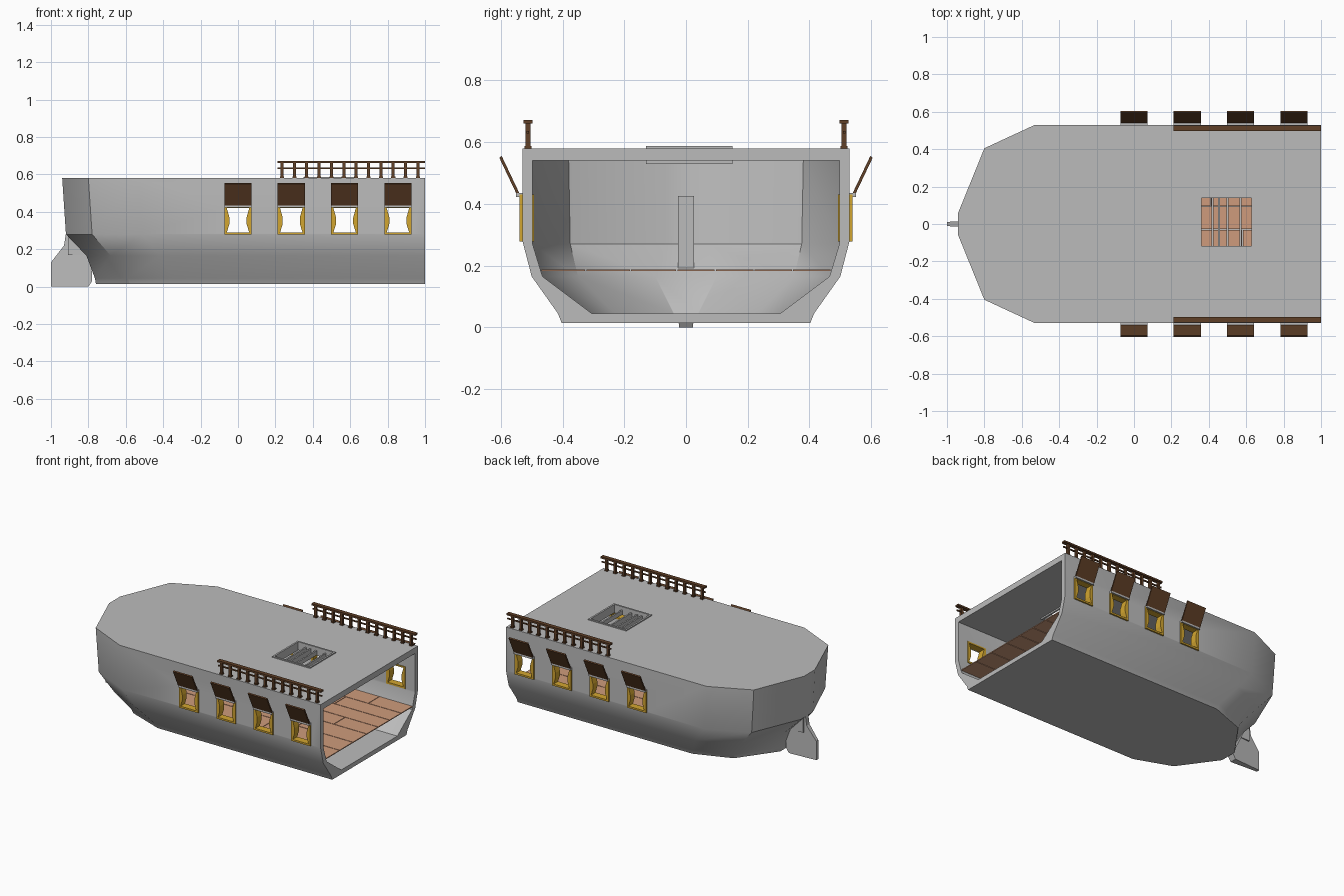
import bpy, bmesh, math
from mathutils import Vector, Matrix

if "Cube" in bpy.data.objects:
    bpy.data.objects.remove(bpy.data.objects["Cube"])

def material(name, rgb):
    m = bpy.data.materials.new(name)
    m.diffuse_color = (*rgb, 1)
    m.use_nodes = True
    m.node_tree.nodes["Principled BSDF"].inputs["Base Color"].default_value = m.diffuse_color
    return m

GREY = material("grey_hull", (0.50, 0.50, 0.50))
TAN = material("tan_planks", (0.62, 0.33, 0.20))
BROWN = material("dark_brown_wood", (0.115, 0.05, 0.02))
GOLD = material("gold_frame", (0.65, 0.38, 0.03))

def finish(bm, name, mat):
    bmesh.ops.recalc_face_normals(bm, faces=bm.faces)
    me = bpy.data.meshes.new(name)
    bm.to_mesh(me)
    bm.free()
    me.materials.append(mat)
    ob = bpy.data.objects.new(name, me)
    bpy.context.collection.objects.link(ob)
    return ob

def box(bm, x, y, z):
    """Box from (min, max) ranges."""
    m = Matrix.LocRotScale(Vector([(a + b) / 2 for a, b in (x, y, z)]), None,
                           Vector([abs(b - a) for a, b in (x, y, z)]))
    bmesh.ops.create_cube(bm, size=1, matrix=m)

def bridge(bm, a, b):
    n = len(a)
    for i in range(n):
        bm.faces.new((a[i], a[(i + 1) % n], b[(i + 1) % n], b[i]))

def prism(bm, pts, depth, cap=True):
    """Closed profile of points extruded along a vector."""
    a = [bm.verts.new(p) for p in pts]
    b = [bm.verts.new(Vector(p) + Vector(depth)) for p in pts]
    bridge(bm, a, b)
    bm.faces.new(a)
    bm.faces.new(b)

def loft(levels, x_open):
    """Stacked waterlines: (z, half width, taper x, mid x, mid y, end x, end y)."""
    bm = bmesh.new()
    rings = []
    for z, w, xt, xm, ym, xe, ye in levels:
        half = [(x_open, w), (xt, w), (xm, ym), (xe, ye)]
        pts = half + [(x, -y) for x, y in reversed(half)]
        rings.append([bm.verts.new((x, y, z)) for x, y in pts])
    for a, b in zip(rings, rings[1:]):
        bridge(bm, a, b)
    bm.faces.new(rings[0])
    bm.faces.new(rings[-1])
    return bm

# Hull: outer loft minus inner loft, gun ports and hatch
hull = finish(loft([
    (0.015, 0.403, -0.33, -0.58, 0.31, -0.76, 0.06),
    (0.045, 0.415, -0.34, -0.59, 0.32, -0.765, 0.065),
    (0.165, 0.500, -0.42, -0.68, 0.38, -0.81, 0.09),
    (0.280, 0.530, -0.51, -0.78, 0.40, -0.92, 0.065),
    (0.580, 0.530, -0.53, -0.80, 0.405, -0.94, 0.06)], 1.0), "hull", GREY)
inner = finish(loft([
    (0.045, 0.305, -0.30, -0.53, 0.23, -0.71, 0.04),
    (0.165, 0.465, -0.40, -0.65, 0.35, -0.77, 0.10),
    (0.270, 0.497, -0.49, -0.755, 0.375, -0.885, 0.065),
    (0.540, 0.497, -0.51, -0.775, 0.38, -0.905, 0.065)], 1.1), "inner_cutter", GREY)
PORTS = [0.0, 0.285, 0.57, 0.855]
PW = 0.0725
bm = bmesh.new()
for px in PORTS:
    box(bm, (px - PW + 0.004, px + PW - 0.004), (-0.7, 0.7), (0.284, 0.426))
ports = finish(bm, "port_cutter", GREY)
bm = bmesh.new()
box(bm, (0.36, 0.63), (-0.12, 0.14), (0.5, 0.7))
hatch = finish(bm, "hatch_cutter", GREY)
bpy.context.view_layer.objects.active = hull
for cutter in (inner, ports, hatch):
    mod = hull.modifiers.new("cut", 'BOOLEAN')
    mod.operation, mod.solver, mod.object = 'DIFFERENCE', 'EXACT', cutter
    bpy.ops.object.modifier_apply(modifier=mod.name)
    bpy.data.objects.remove(cutter)
bpy.ops.object.select_all(action='DESELECT')
hull.select_set(True)
bpy.ops.object.shade_smooth_by_angle(angle=math.radians(32))

# Rudder, tapering to a thin trailing edge
bm = bmesh.new()
prof = [(-1, 0), (-0.80, 0), (-0.78, 0.03), (-0.78, 0.14), (-0.89, 0.285),
        (-0.92, 0.285), (-0.93, 0.22), (-1, 0.13)]
sides = []
for s in (1, -1):
    sides.append([bm.verts.new((x, s * (0.011 + 0.06 * (x + 1)), z)) for x, z in prof])
    bm.faces.new(sides[-1])
bridge(bm, *sides)
finish(bm, "rudder", GREY)
bm = bmesh.new()
box(bm, (-0.91, -0.80), (-0.026, 0.026), (0.17, 0.425))
finish(bm, "rudder_stock", GREY)

# Hatch grating: thin bars and coaming
bm = bmesh.new()
for x in (0.42, 0.455, 0.50, 0.57):
    box(bm, (x - 0.005, x + 0.005), (-0.12, 0.14), (0.535, 0.565))
finish(bm, "hatch_bars", GREY)
bm = bmesh.new()
for x in ((0.35, 0.362), (0.628, 0.64)):
    box(bm, x, (-0.13, 0.15), (0.53, 0.587))
for y in ((-0.13, -0.118), (0.138, 0.15)):
    box(bm, (0.362, 0.628), y, (0.53, 0.587))
finish(bm, "hatch_coaming", GREY)

# Lower deck planks, rows clipped to the hull outline
bm = bmesh.new()
def stern_x(y):
    return -0.77 + 0.42 * max(0, (y - 0.1) / 0.37) ** 1.5
edges = [-0.47, -0.325, -0.18, -0.03, 0.095, 0.22, 0.345, 0.47]
for r, (y0, y1) in enumerate(zip(edges, edges[1:])):
    xa = stern_x(max(abs(y0), abs(y1)))
    x1 = 1.0
    length = 0.25 + 0.17 * (r * 2 % 3)
    while x1 > xa + 0.02:
        x0 = max(xa, x1 - length)
        box(bm, (x0 + 0.002, x1 - 0.002 * (x1 < 1)), (y0 + 0.002, y1 - 0.002), (0.182, 0.188))
        x1, length = x0, 0.5
finish(bm, "lower_deck_planks", TAN)

# Gun port frames with waisted jambs, hinges and raised lids
frames, lids, hinges = bmesh.new(), bmesh.new(), bmesh.new()
outer = [(-PW, 0.278), (PW, 0.278), (PW, 0.33), (PW, 0.375), (PW, 0.43),
         (-PW, 0.43), (-PW, 0.375), (-PW, 0.33)]
opening = [(-0.06, 0.29), (0.06, 0.29), (0.046, 0.335), (0.046, 0.37), (0.06, 0.42),
           (-0.06, 0.42), (-0.046, 0.37), (-0.046, 0.335)]
for s in (1, -1):
    for px in PORTS:
        ring = [[frames.verts.new((px + x, s * y, z)) for x, z in prof]
                for prof, y in ((outer, 0.54), (opening, 0.54), (opening, 0.492), (outer, 0.492))]
        for i in range(4):
            bridge(frames, ring[i], ring[(i + 1) % 4])
        box(hinges, (px - PW, px + PW), (s * 0.525, s * 0.55), (0.422, 0.436))
        prism(lids, [(px - PW, s * y, z) for y, z in
                     ((0.539, 0.433), (0.548, 0.430), (0.605, 0.550), (0.597, 0.555))],
              (2 * PW, 0, 0))
finish(frames, "port_frames", GOLD)
finish(hinges, "port_hinges", GREY)
finish(lids, "port_lids", BROWN)

# Railings: cap rail, thin mid rail, posts with feet
bm = bmesh.new()
for s in (1, -1):
    c = s * 0.512
    box(bm, (0.21, 1.0), (c - 0.014, c + 0.014), (0.660, 0.672))
    box(bm, (0.21, 1.0), (c - 0.004, c + 0.004), (0.628, 0.636))
    for i in range(12):
        x = 0.235 + i * 0.0661
        box(bm, (x - 0.008, x + 0.008), (c - 0.008, c + 0.008), (0.579, 0.661))
        box(bm, (x - 0.011, x + 0.011), (c - 0.011, c + 0.011), (0.579, 0.588))
finish(bm, "railings", BROWN)
